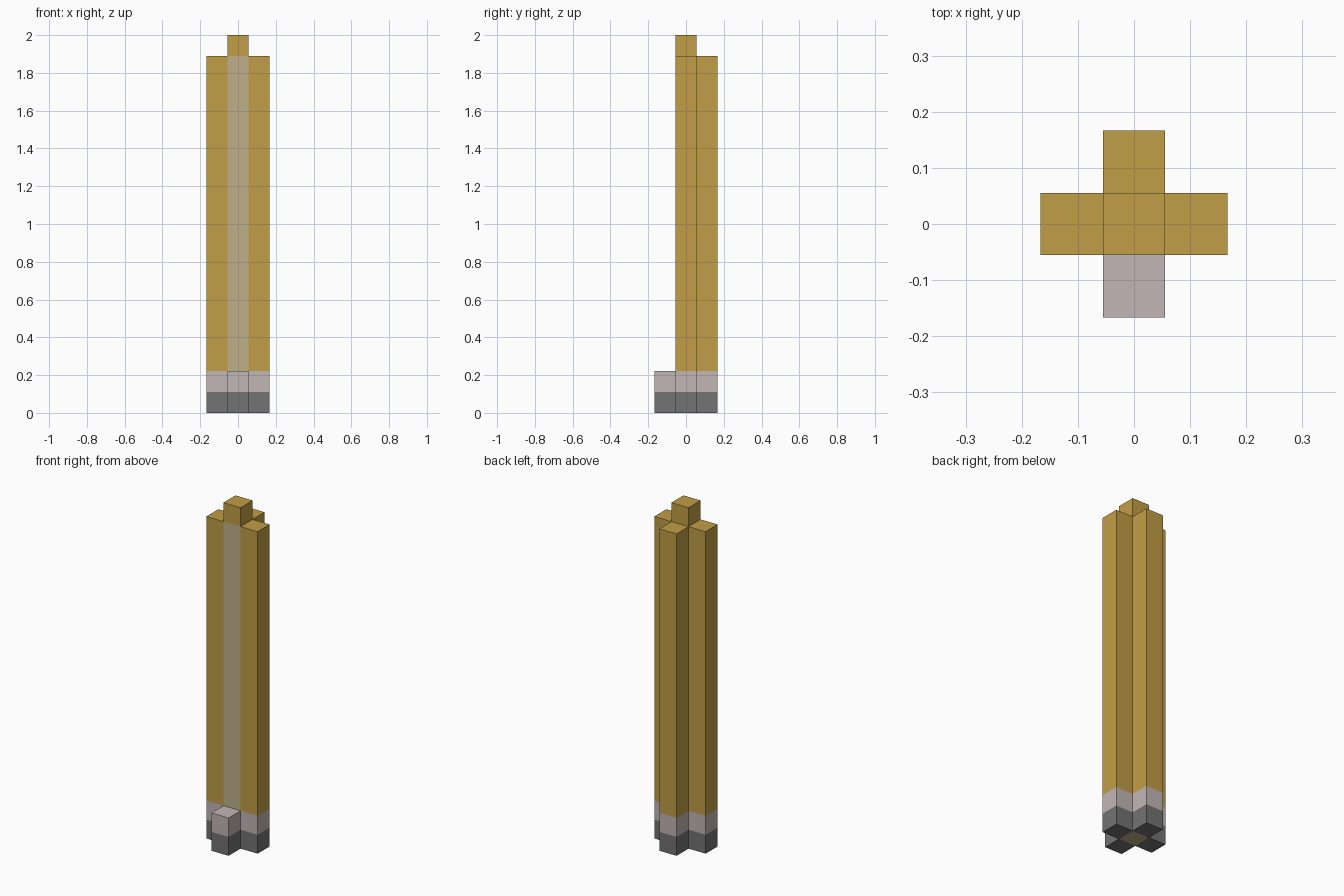
import bpy
import bmesh
from mathutils import Vector

if "Cube" in bpy.data.objects:
    bpy.data.objects.remove(bpy.data.objects["Cube"], do_unlink=True)

U = 2 / 18                       # edge of one block
LEVELS = [0, 1, 2, 17, 18]       # heights where colour or outline changes
COLUMNS = {(0, 0): 18, (-1, 0): 17, (1, 0): 17, (0, 1): 17, (0, -1): 2}
SIDES = [(1, 0), (0, 1), (-1, 0), (0, -1)]


def make_material(name, rgb):
    linear = [((c / 255 + 0.055) / 1.055) ** 2.4 for c in rgb] + [1]
    mat = bpy.data.materials.new(name)
    mat.use_nodes = True
    mat.diffuse_color = linear
    mat.node_tree.nodes["Principled BSDF"].inputs["Base Color"].default_value = linear
    return mat


GOLD, PALE, GREY, STRIP = range(4)
materials = [
    make_material("gold", (193, 158, 70)),
    make_material("pale_grey", (194, 182, 181)),
    make_material("dark_grey", (115, 115, 115)),
    make_material("dull_khaki", (189, 177, 137)),
]


def quad(bm, points, mat):
    face = bm.faces.new([bm.verts.new(Vector(p) * U) for p in points])
    face.material_index = mat
    return face


def band_colour(low):
    return GREY if low < 1 else PALE if low < 2 else GOLD


bm = bmesh.new()
for (cx, cy), height in COLUMNS.items():
    corners = [(cx - .5, cy - .5), (cx + .5, cy - .5), (cx + .5, cy + .5), (cx - .5, cy + .5)]
    # Top and underside of the column
    quad(bm, [(x, y, height) for x, y in corners], PALE if height == 2 else GOLD)
    bottom = quad(bm, [(x, y, 0) for x, y in reversed(corners)], GREY)
    if (cx, cy) == (0, 0):
        socket = bottom
    # Exposed walls, split into colour bands
    for dx, dy in SIDES:
        neighbour = COLUMNS.get((cx + dx, cy + dy), 0)
        mx, my = cx + dx / 2, cy + dy / 2
        ax, ay = mx + dy / 2, my - dx / 2
        bx, by = mx - dy / 2, my + dx / 2
        for low, high in zip(LEVELS, LEVELS[1:]):
            if neighbour <= low and high <= height:
                front_strip = (cx, cy, dx, dy, low) == (0, 0, 0, -1, 2)
                quad(bm, [(ax, ay, low), (bx, by, low), (bx, by, high), (ax, ay, high)],
                     STRIP if front_strip else band_colour(low))

# Small eight-sided spot inset in the underside
bmesh.ops.inset_individual(bm, faces=[socket], thickness=U * 0.17)
socket.material_index = STRIP
bmesh.ops.bevel(bm, geom=list(socket.verts), offset=U * 0.19, affect='VERTICES', segments=1)
bmesh.ops.remove_doubles(bm, verts=bm.verts, dist=U / 1000)

mesh = bpy.data.meshes.new("stepped_post")
bm.to_mesh(mesh)
bm.free()
for mat in materials:
    mesh.materials.append(mat)
post = bpy.data.objects.new("stepped_post", mesh)
bpy.context.collection.objects.link(post)
